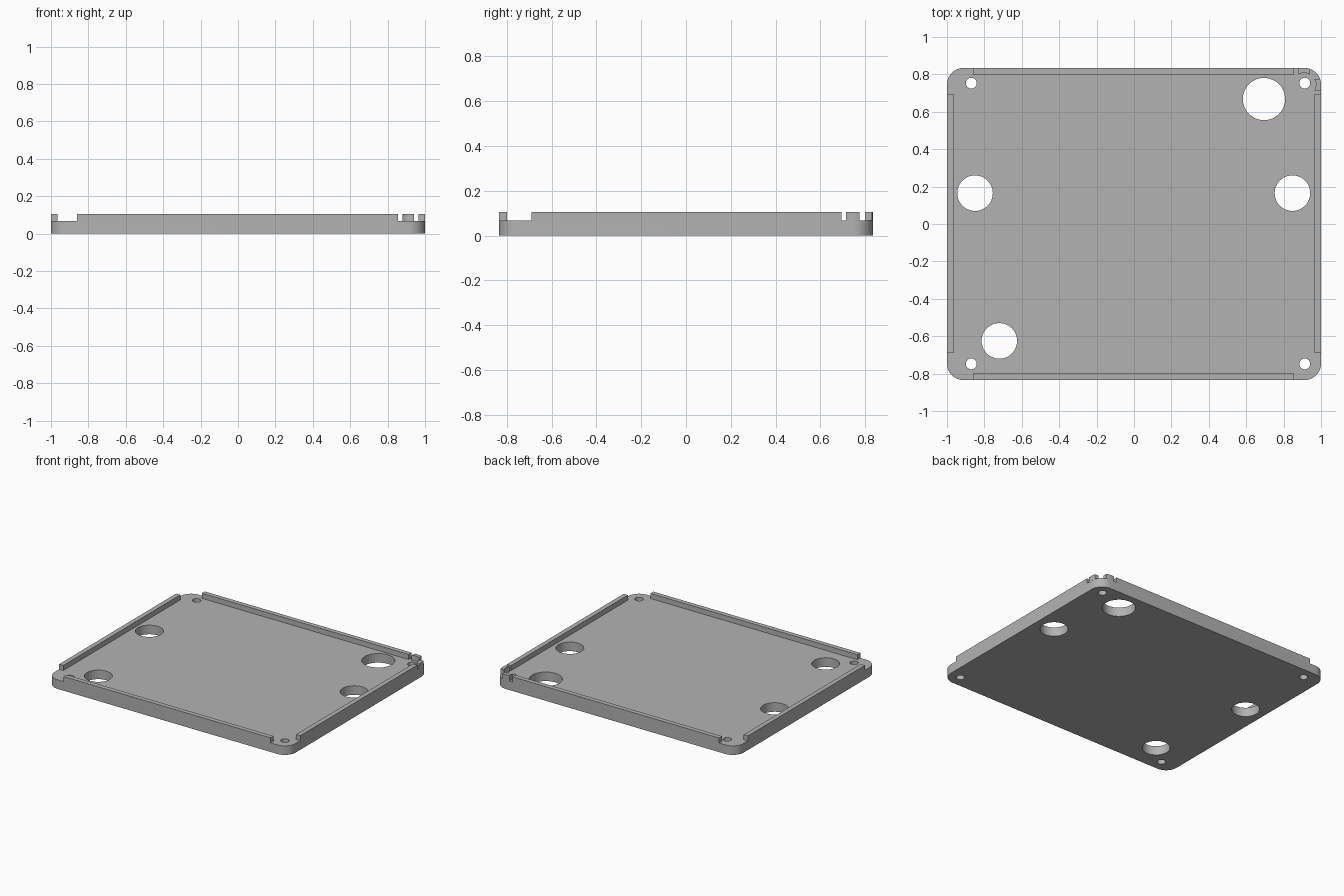
import bpy, bmesh
from math import cos, sin, pi, radians

if "Cube" in bpy.data.objects:
    bpy.data.objects.remove(bpy.data.objects["Cube"])

HX, HY, R = 1.0, 0.835, 0.09       # half sizes and corner radius
FLOOR, TOP = 0.068, 0.106          # plate top and rail top
RAIL = 0.035                       # rail thickness

grey = bpy.data.materials.new("mid grey")
grey.use_nodes = True
colour = (0.45, 0.45, 0.45, 1)
grey.diffuse_color = colour
grey.node_tree.nodes["Principled BSDF"].inputs["Base Color"].default_value = colour


def arc(cx, cy, r, start, end, steps):
    angles = [radians(start + (end - start) * i / steps) for i in range(steps + 1)]
    return [(cx + r * cos(a), cy + r * sin(a)) for a in angles]


def prisms(name, outlines, z0, z1):
    """Extrude each closed outline from z0 to z1 into one object."""
    bm = bmesh.new()
    for outline in outlines:
        face = bm.faces.new([bm.verts.new((x, y, z0)) for x, y in outline])
        up = bmesh.ops.extrude_face_region(bm, geom=[face])["geom"]
        for v in up:
            if isinstance(v, bmesh.types.BMVert):
                v.co.z = z1
    bmesh.ops.recalc_face_normals(bm, faces=bm.faces)
    mesh = bpy.data.meshes.new(name)
    bm.to_mesh(mesh)
    bm.free()
    mesh.materials.append(grey)
    obj = bpy.data.objects.new(name, mesh)
    bpy.context.collection.objects.link(obj)
    return obj


def smooth(obj):
    bpy.ops.object.select_all(action="DESELECT")
    obj.select_set(True)
    bpy.context.view_layer.objects.active = obj
    bpy.ops.object.shade_smooth_by_angle(angle=radians(30))


def box(x0, x1, y0, y1):
    return [(x0, y0), (x1, y0), (x1, y1), (x0, y1)]


# Rounded base plate
outline = []
for i, (sx, sy) in enumerate([(1, 1), (-1, 1), (-1, -1), (1, -1)]):
    outline += arc(sx * (HX - R), sy * (HY - R), R, 90 * i, 90 * i + 90, 12)
plate = prisms("base_plate", [outline], 0, FLOOR)

# Large openings and corner screw holes, cut through the plate
holes = [(0.695, 0.668, 0.113), (-0.85, 0.165, 0.095),
         (0.847, 0.165, 0.095), (-0.72, -0.625, 0.095)]
holes += [(x, y, 0.029) for x in (-0.87, 0.913) for y in (-0.748, 0.753)]
cutter = prisms("hole_cutter", [arc(x, y, r, 0, 360, 48)[:-1] for x, y, r in holes], -0.1, 0.2)
cutter.hide_render = True
cut = plate.modifiers.new("holes", "BOOLEAN")
cut.object, cut.operation, cut.solver = cutter, "DIFFERENCE", "EXACT"
bpy.context.view_layer.objects.active = plate
bpy.ops.object.modifier_apply(modifier=cut.name)
bpy.data.objects.remove(cutter)
smooth(plate)

# Raised rails along the four edges
for name, side in (("front_rail", -1), ("back_rail", 1)):
    prisms(name, [box(-0.86, 0.855, *sorted((side * HY, side * (HY - RAIL))))], FLOOR, TOP)
for name, side in (("right_rail", -1), ("left_rail", 1)):
    prisms(name, [box(*sorted((side * HX, side * (HX - RAIL))), -0.69, 0.695)], FLOOR, TOP)

# Two short lugs hugging the screw hole in the back left corner
cx, cy = HX - R, HY - R
outer = [(-0.03, R)] + arc(0, 0, R, 90, 70.5, 4)
inner = arc(0, 0.008, 0.055, 57, 123, 8)
lug = outer + inner
back_lug = prisms("back_corner_lug", [[(cx + x, cy + y) for x, y in lug]], FLOOR, TOP)
side_lug = prisms("side_corner_lug", [[(cx + y, cy + x) for x, y in lug]], FLOOR, TOP)
smooth(back_lug)
smooth(side_lug)
